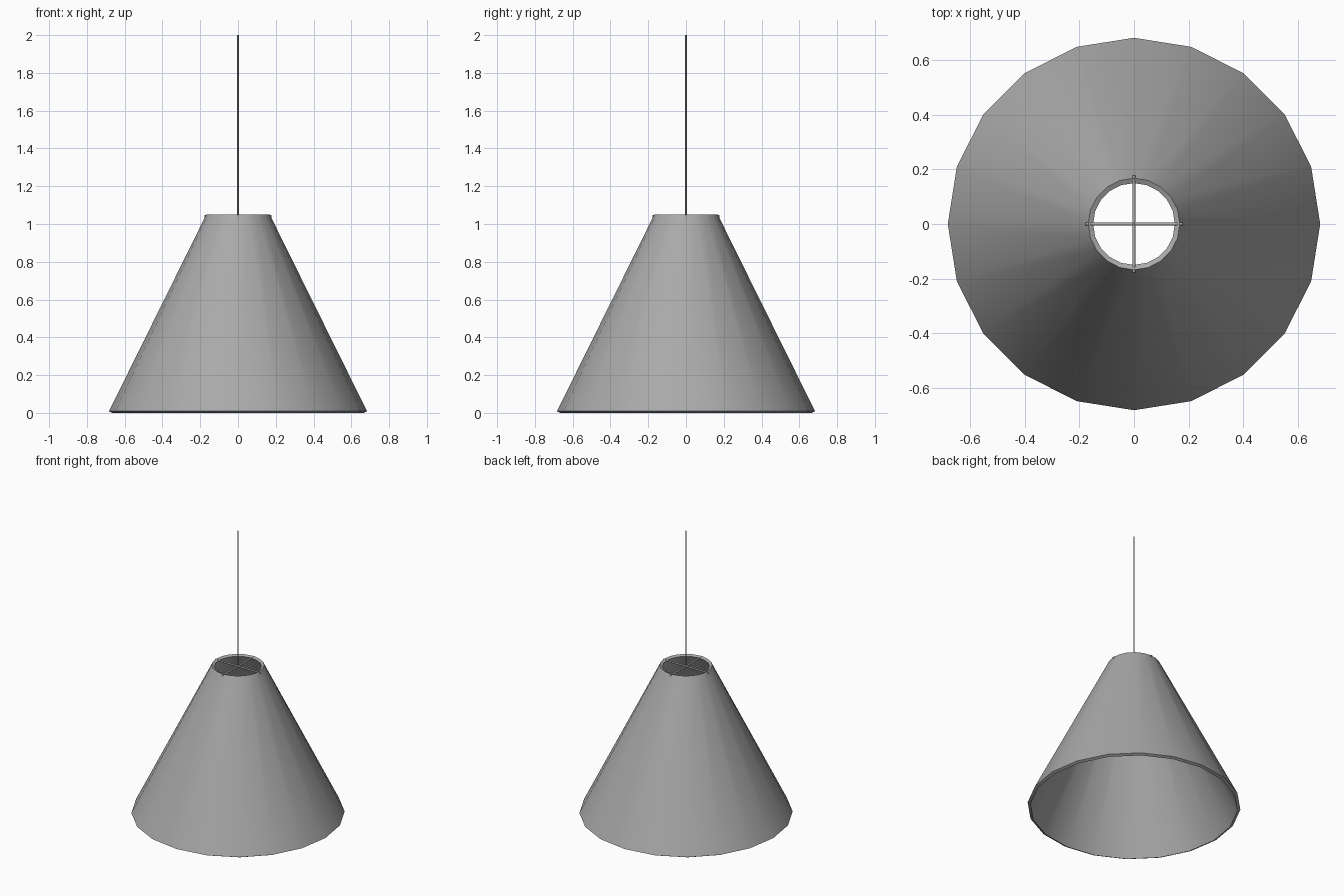
import bpy
import bmesh
from math import cos, sin, tau, pi, radians
from mathutils import Matrix

cube = bpy.data.objects.get("Cube")
if cube:
    bpy.data.objects.remove(cube)

grey = bpy.data.materials.new("lamp_grey")
grey.use_nodes = True
colour = (0.4, 0.4, 0.4, 1)
grey.diffuse_color = colour
grey.node_tree.nodes["Principled BSDF"].inputs["Base Color"].default_value = colour


def add_object(name, bm):
    bmesh.ops.recalc_face_normals(bm, faces=bm.faces)
    mesh = bpy.data.meshes.new(name)
    bm.to_mesh(mesh)
    bm.free()
    mesh.materials.append(grey)
    obj = bpy.data.objects.new(name, mesh)
    bpy.context.collection.objects.link(obj)
    bpy.ops.object.select_all(action="DESELECT")
    obj.select_set(True)
    bpy.context.view_layer.objects.active = obj
    bpy.ops.object.shade_smooth_by_angle(angle=radians(35))
    return obj


def rod(name, radius, length, matrix):
    bm = bmesh.new()
    bmesh.ops.create_cone(bm, cap_ends=True, segments=12, radius1=radius,
                          radius2=radius, depth=length, matrix=matrix)
    return add_object(name, bm)


# Conical shade: a closed wall section swept around 20 sides
SIDES = 20
wall = [(0.683, 0.009), (0.168, 1.05), (0.15, 1.041), (0.665, 0)]
bm = bmesh.new()
rings = [[bm.verts.new((r * cos(tau * i / SIDES), r * sin(tau * i / SIDES), z))
          for i in range(SIDES)] for r, z in wall]
for k, ring in enumerate(rings):
    above = rings[(k + 1) % len(rings)]
    for i in range(SIDES):
        j = (i + 1) % SIDES
        bm.faces.new((ring[i], ring[j], above[j], above[i]))
add_object("shade", bm)

# Crossed support wires through the top opening
SPOKE_Z = 1.041
lift = Matrix.Translation((0, 0, SPOKE_Z))
rod("spoke_across", 0.006, 0.354, lift @ Matrix.Rotation(pi / 2, 4, "Y"))
rod("spoke_front_back", 0.006, 0.354, lift @ Matrix.Rotation(pi / 2, 4, "X"))

# Hanging cord
rod("cord", 0.004, 2 - SPOKE_Z, Matrix.Translation((0, 0, (2 + SPOKE_Z) / 2)))
